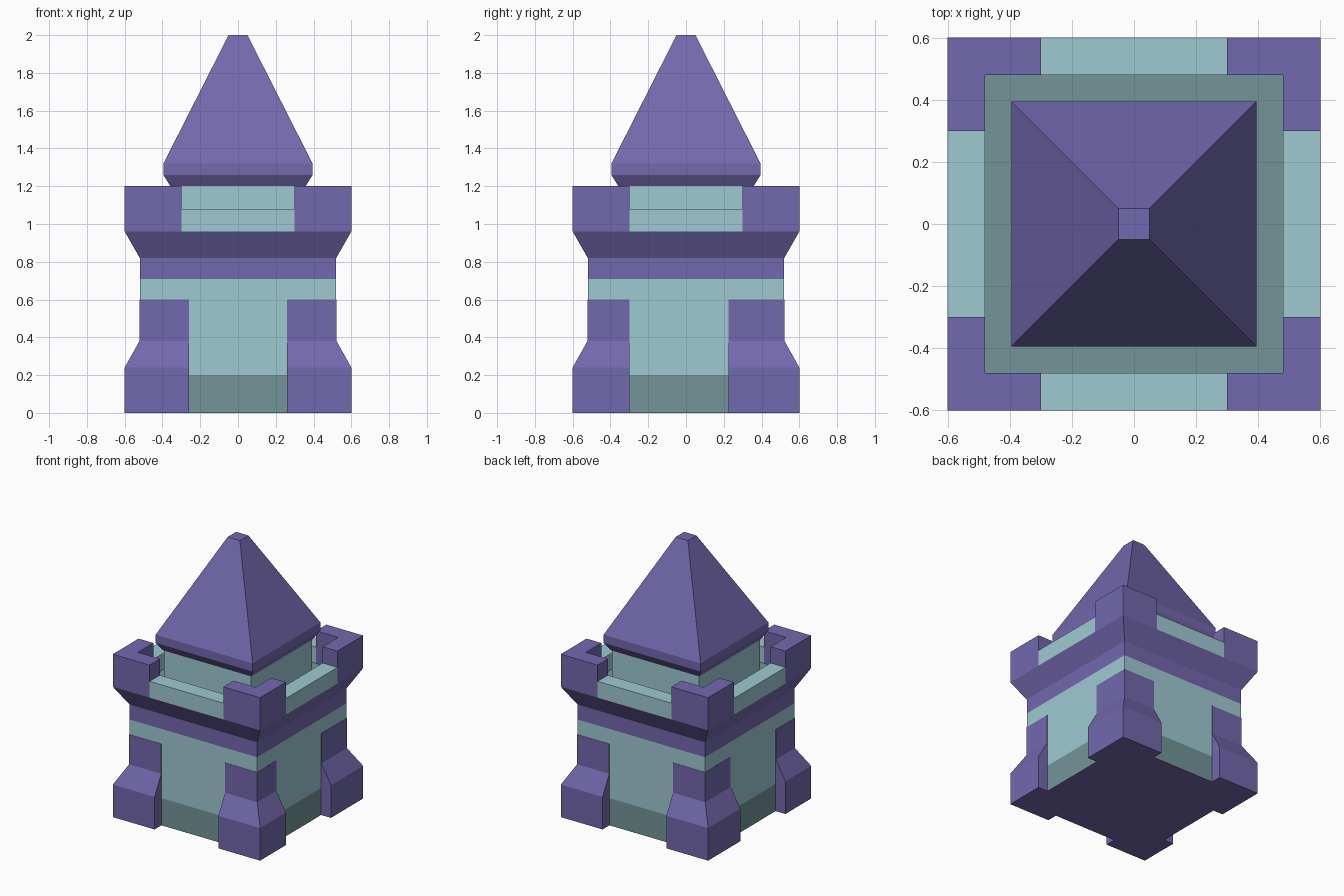
import bpy
import bmesh

if "Cube" in bpy.data.objects:
    bpy.data.objects.remove(bpy.data.objects["Cube"])


def material(name, rgb):
    mat = bpy.data.materials.new(name)
    mat.diffuse_color = (*rgb, 1)
    mat.use_nodes = True
    mat.node_tree.nodes["Principled BSDF"].inputs["Base Color"].default_value = mat.diffuse_color
    return mat


PURPLE = material("purple_stone", (0.17, 0.14, 0.42))
TEAL = material("teal_wall", (0.34, 0.59, 0.64))
DARK = material("dark_teal", (0.17, 0.30, 0.31))
MATS = [PURPLE, TEAL, DARK]


def loft(name, loops, bands, bottom, top):
    """Join closed point loops with coloured bands and cap both ends."""
    bm = bmesh.new()
    loops = [[bm.verts.new(p) for p in loop] for loop in loops]
    n = len(loops[0])
    for low, high, mat in zip(loops, loops[1:], bands):
        for i in range(n):
            j = (i + 1) % n
            face = bm.faces.new((low[i], low[j], high[j], high[i]))
            face.material_index = MATS.index(mat)
    bm.faces.new(loops[0][::-1]).material_index = MATS.index(bottom)
    bm.faces.new(loops[-1]).material_index = MATS.index(top)
    bmesh.ops.recalc_face_normals(bm, faces=bm.faces)
    mesh = bpy.data.meshes.new(name)
    bm.to_mesh(mesh)
    bm.free()
    for mat in MATS:
        mesh.materials.append(mat)
    obj = bpy.data.objects.new(name, mesh)
    bpy.context.collection.objects.link(obj)
    return obj


def stack(name, rings, bands, bottom, top):
    """Rectangular rings given as (z, x0, x1, y0, y1)."""
    loops = [[(x0, y0, z), (x1, y0, z), (x1, y1, z), (x0, y1, z)]
             for z, x0, x1, y0, y1 in rings]
    return loft(name, loops, bands, bottom, top)


def square_stack(name, profile, bands, bottom, top):
    rings = [(z, -r, r, -r, r) for z, r in profile]
    return stack(name, rings, bands, bottom, top)


def prism(name, outline, z0, z1, mat):
    loops = [[(x, y, z) for x, y in outline] for z in (z0, z1)]
    return loft(name, loops, [mat], mat, mat)


# Tower body: dark plinth, teal wall, purple band and flared ledge with floor
square_stack("tower_body",
             [(0, 0.52), (0.2, 0.52), (0.71, 0.52), (0.82, 0.52), (0.96, 0.60)],
             [DARK, TEAL, PURPLE, PURPLE], PURPLE, DARK)

# Inner turret under the roof
square_stack("turret", [(0.95, 0.355), (1.21, 0.355)], [TEAL], TEAL, TEAL)

# Pyramid roof with chamfered eaves and a blunt tip
square_stack("roof",
             [(1.2, 0.358), (1.26, 0.395), (1.32, 0.395), (2.0, 0.05)],
             [PURPLE] * 3, PURPLE, PURPLE)

# Corner buttresses with sloped shoulders, and L-shaped corner battlements
for sx, side in ((-1, "left"), (1, "right")):
    for sy, end, inner in ((-1, "front", 0.30), (1, "back", 0.225)):
        rings = [(z, sx * 0.26, sx * r, sy * inner, sy * r) for z, r in
                 ((0, 0.6), (0.24, 0.6), (0.38, 0.522), (0.6, 0.522))]
        stack(f"buttress_{end}_{side}", rings, [PURPLE] * 3, PURPLE, PURPLE)
        ell = [(0.3, 0.48), (0.48, 0.48), (0.48, 0.3),
               (0.6, 0.3), (0.6, 0.6), (0.3, 0.6)]
        prism(f"battlement_{end}_{side}", [(sx * x, sy * y) for x, y in ell],
              0.96, 1.2, PURPLE)

# Low parapet walls between the battlements
for s, end, side in ((-1, "front", "left"), (1, "back", "right")):
    stack(f"parapet_{end}",
          [(z, -0.3, 0.3, s * 0.48, s * 0.6) for z in (0.96, 1.08)],
          [TEAL], TEAL, TEAL)
    stack(f"parapet_{side}",
          [(z, s * 0.48, s * 0.6, -0.3, 0.3) for z in (0.96, 1.08)],
          [TEAL], TEAL, TEAL)
